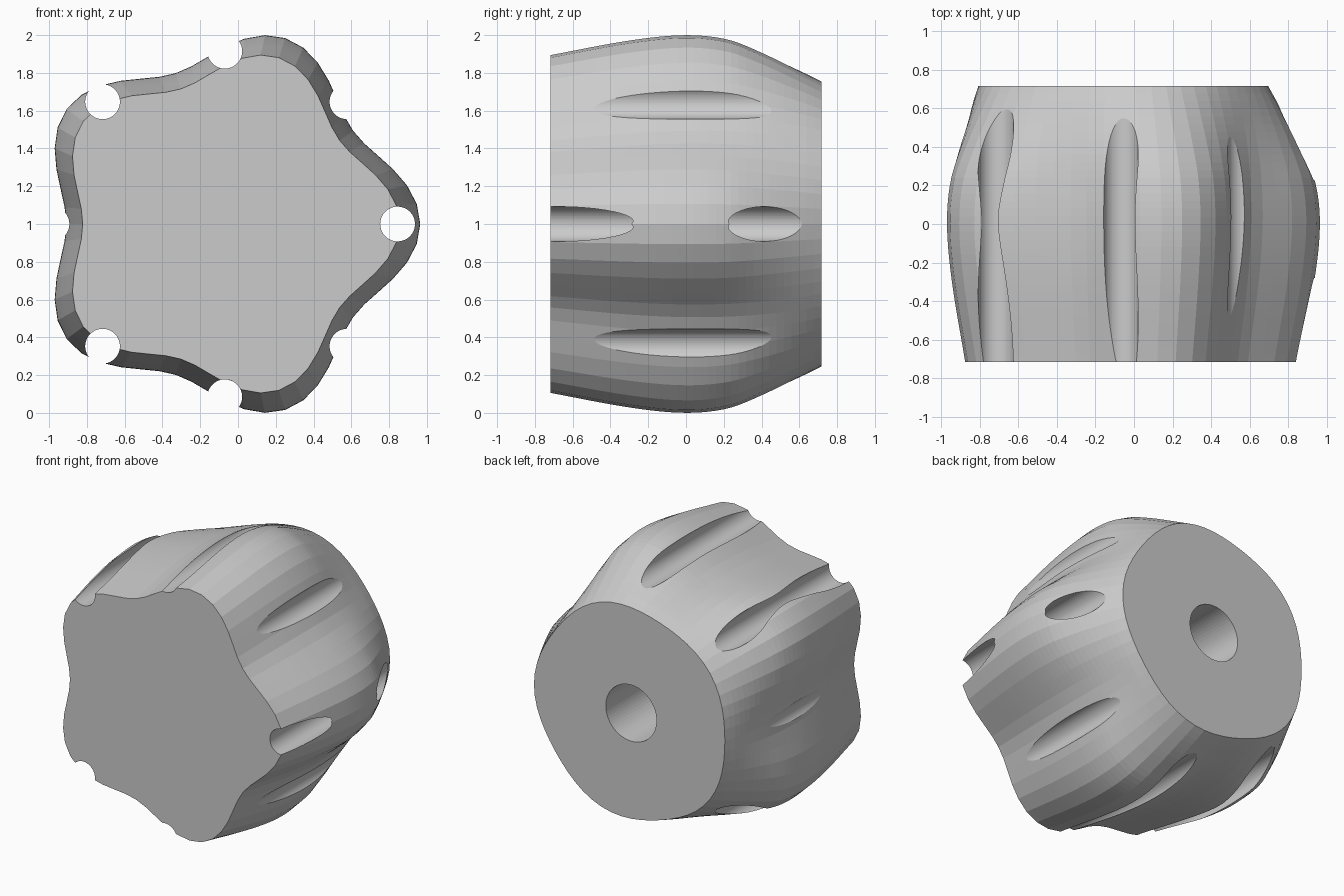
import bpy, bmesh, math
from mathutils import Matrix

if "Cube" in bpy.data.objects:
    bpy.data.objects.remove(bpy.data.objects["Cube"])

CX, CZ = -0.07, 1.0          # knob axis runs along y through this point
SEGMENTS, ROWS, HALF = 60, 36, 0.717

# Depth stations: y, mean radius, lobe height
STATIONS = [(-HALF, 0.839, 0.087), (-0.29, 0.912, 0.095), (0.0, 0.937, 0.098),
            (0.22, 0.922, 0.088), (0.40, 0.875, 0.060), (0.61, 0.798, 0.027),
            (HALF, 0.752, 0.014)]


def slope(i, k):
    a = STATIONS[max(i - 1, 0)]
    b = STATIONS[min(i + 1, len(STATIONS) - 1)]
    return (b[k] - a[k]) / (b[0] - a[0])


def sample(y, k):
    """Smooth curve through the stations."""
    i = max(j for j in range(len(STATIONS) - 1) if STATIONS[j][0] <= y + 1e-6)
    p, q = STATIONS[i], STATIONS[i + 1]
    h = q[0] - p[0]
    t = (y - p[0]) / h
    return ((2*t**3 - 3*t**2 + 1) * p[k] + (t**3 - 2*t**2 + t) * h * slope(i, k)
            + (3*t**2 - 2*t**3) * q[k] + (t**3 - t**2) * h * slope(i + 1, k))


def make_object(name, bm):
    bmesh.ops.recalc_face_normals(bm, faces=bm.faces)
    mesh = bpy.data.meshes.new(name)
    bm.to_mesh(mesh)
    bm.free()
    ob = bpy.data.objects.new(name, mesh)
    bpy.context.collection.objects.link(ob)
    return ob


def add_rod(bm, x, z, radius, y0, y1):
    place = (Matrix.Translation((x, (y0 + y1) / 2, z))
             @ Matrix.Rotation(math.pi / 2, 4, 'X'))
    bmesh.ops.create_cone(bm, cap_ends=True, segments=64, radius1=radius,
                          radius2=radius, depth=y1 - y0, matrix=place)


# Five-lobed body lofted from the star-shaped front to the round back
bm = bmesh.new()
rings = []
for r in range(ROWS + 1):
    y = -HALF + 2 * HALF * r / ROWS
    mean, lobe = sample(y, 1), sample(y, 2)
    ring = []
    for s in range(SEGMENTS):
        a = 2 * math.pi * s / SEGMENTS
        rad = mean + lobe * math.cos(5 * a)
        ring.append(bm.verts.new((CX + rad * math.cos(a), y, CZ + rad * math.sin(a))))
    rings.append(ring)
for lo, hi in zip(rings, rings[1:]):
    for s in range(SEGMENTS):
        n = (s + 1) % SEGMENTS
        bm.faces.new((lo[s], lo[n], hi[n], hi[s]))
bm.faces.new(rings[0])
bm.faces.new(rings[-1])
knob = make_object("knob_body", bm)

# Eight grip grooves and the blind shaft bore in the back
bm = bmesh.new()
for i in range(8):
    a = i * math.pi / 4
    add_rod(bm, CX + 0.915 * math.cos(a), CZ + 0.915 * math.sin(a), 0.092, -1, 1)
add_rod(bm, CX, CZ, 0.2, -0.15, 1)
cutter = make_object("groove_and_bore_cutter", bm)
cutter.hide_render = True

cut = knob.modifiers.new("grooves", 'BOOLEAN')
cut.operation, cut.solver, cut.object = 'DIFFERENCE', 'EXACT', cutter
bpy.context.view_layer.objects.active = knob
knob.select_set(True)
bpy.ops.object.modifier_apply(modifier=cut.name)
bpy.data.objects.remove(cutter)

# Plain grey finish
grey = bpy.data.materials.new("light_grey")
grey.diffuse_color = (0.6, 0.6, 0.6, 1)
grey.use_nodes = True
grey.node_tree.nodes["Principled BSDF"].inputs["Base Color"].default_value = grey.diffuse_color
knob.data.materials.clear()
knob.data.materials.append(grey)
for p in knob.data.polygons:
    p.material_index = 0
